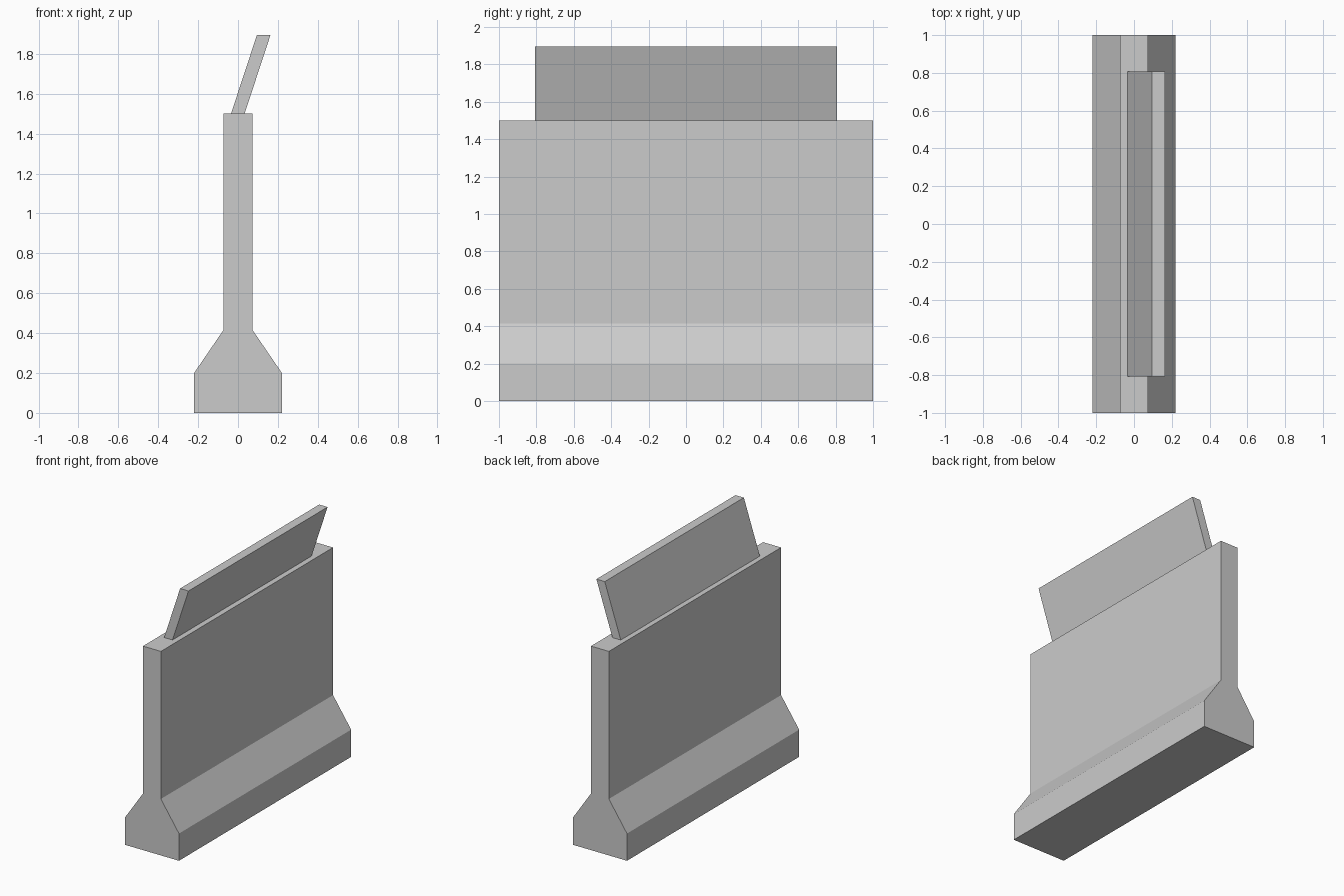
import bpy, bmesh

if "Cube" in bpy.data.objects:
    bpy.data.objects.remove(bpy.data.objects["Cube"])


def extrude_profile(name, points, half_length):
    """Extrude a closed x-z profile along y, centred on y = 0."""
    bm = bmesh.new()
    face = bm.faces.new([bm.verts.new((x, -half_length, z)) for x, z in points])
    ext = bmesh.ops.extrude_face_region(bm, geom=[face])
    verts = [g for g in ext["geom"] if isinstance(g, bmesh.types.BMVert)]
    bmesh.ops.translate(bm, verts=verts, vec=(0, 2 * half_length, 0))
    bmesh.ops.recalc_face_normals(bm, faces=bm.faces)
    mesh = bpy.data.meshes.new(name)
    bm.to_mesh(mesh)
    bm.free()
    obj = bpy.data.objects.new(name, mesh)
    bpy.context.collection.objects.link(obj)
    return obj


# Concrete barrier: wide foot, sloped shoulders, thin upright wall
right_side = [(0.22, 0.0), (0.22, 0.20), (0.073, 0.415), (0.073, 1.5)]
left_side = [(-x, z) for x, z in reversed(right_side)]
extrude_profile("barrier_wall", right_side + left_side, 1.0)

# Tilted panel along the top of the wall
extrude_profile("tilted_top_panel",
                [(-0.035, 1.5), (0.033, 1.5), (0.163, 1.895), (0.095, 1.895)], 0.808)
